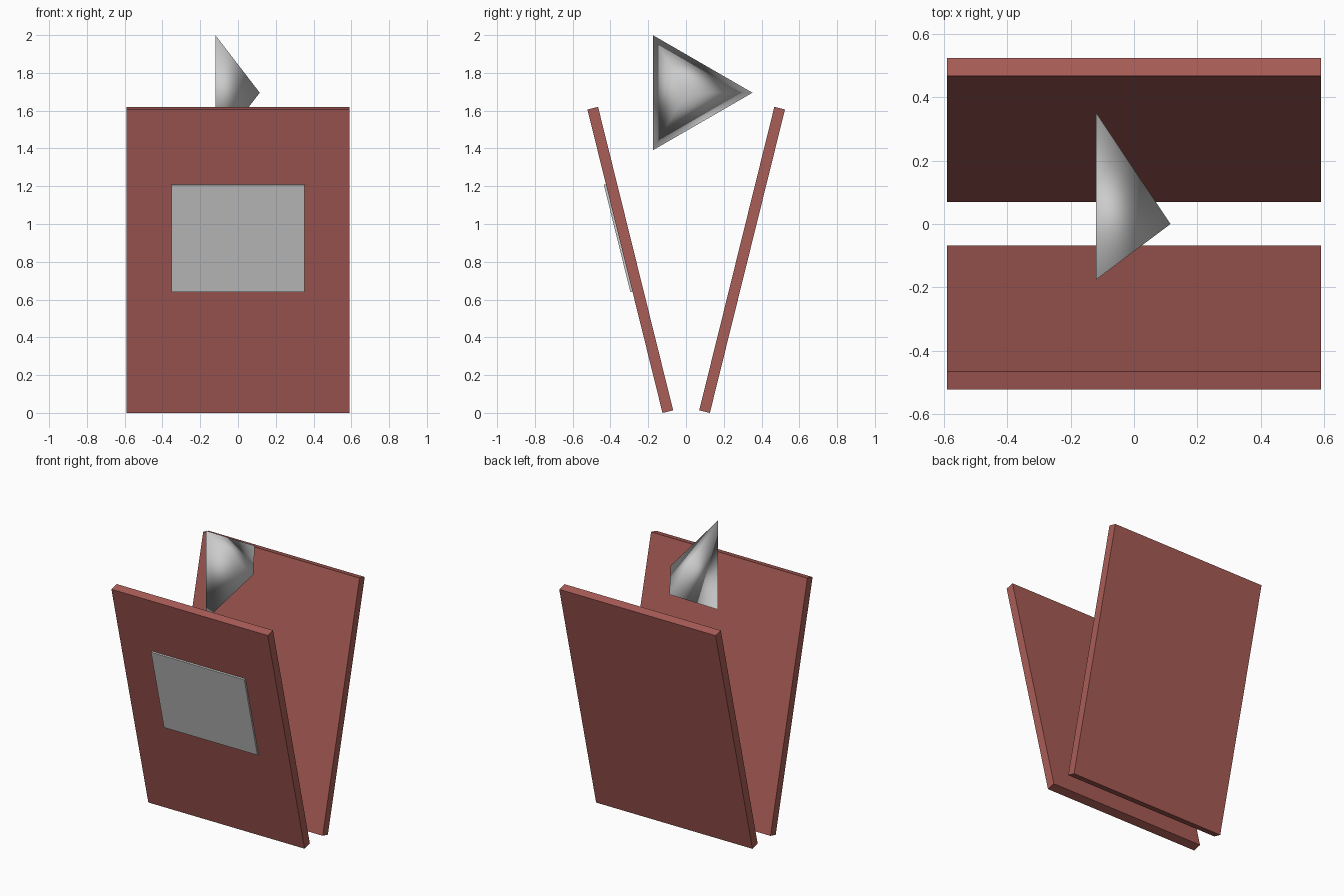
import bpy, bmesh
from math import radians, sin, cos, pi

if "Cube" in bpy.data.objects:
    bpy.data.objects.remove(bpy.data.objects["Cube"])

TILT = radians(13.9)

red = bpy.data.materials.new("brick_red")
red.diffuse_color = (0.40, 0.11, 0.095, 1)
red.use_nodes = True
red.node_tree.nodes["Principled BSDF"].inputs["Base Color"].default_value = red.diffuse_color


def slab(name, size, loc, tilt, mat=None):
    bpy.ops.mesh.primitive_cube_add(size=1, location=loc, rotation=(tilt, 0, 0))
    ob = bpy.context.object
    ob.name = name
    ob.scale = size
    if mat:
        ob.data.materials.append(mat)
    return ob


# Two boards leaning outward in a V
slab("front_board", (1.18, 0.058, 1.655), (0, -0.295, 0.81), TILT, red)
slab("back_board", (1.18, 0.058, 1.655), (0, 0.297, 0.81), -TILT, red)

# Thin plate half sunk into the outer face of the front board
slab("front_plate", (0.705, 0.022, 0.585), (0, -0.354, 0.926), TILT)

# Three-sided cone pointing to +x, smooth all over
bm = bmesh.new()
rim = [bm.verts.new((-0.12, 0.352 * cos(a), 1.695 + 0.305 / sin(pi / 3) * sin(a)))
       for a in (0, 2 * pi / 3, 4 * pi / 3)]
tip = bm.verts.new((0.115, 0, 1.695))
bm.faces.new(rim)
for i in range(3):
    bm.faces.new((rim[i], rim[(i + 1) % 3], tip))
bmesh.ops.recalc_face_normals(bm, faces=bm.faces)
for f in bm.faces:
    f.smooth = True
mesh = bpy.data.meshes.new("pointed_cone")
bm.to_mesh(mesh)
bm.free()
bpy.context.collection.objects.link(bpy.data.objects.new("pointed_cone", mesh))
